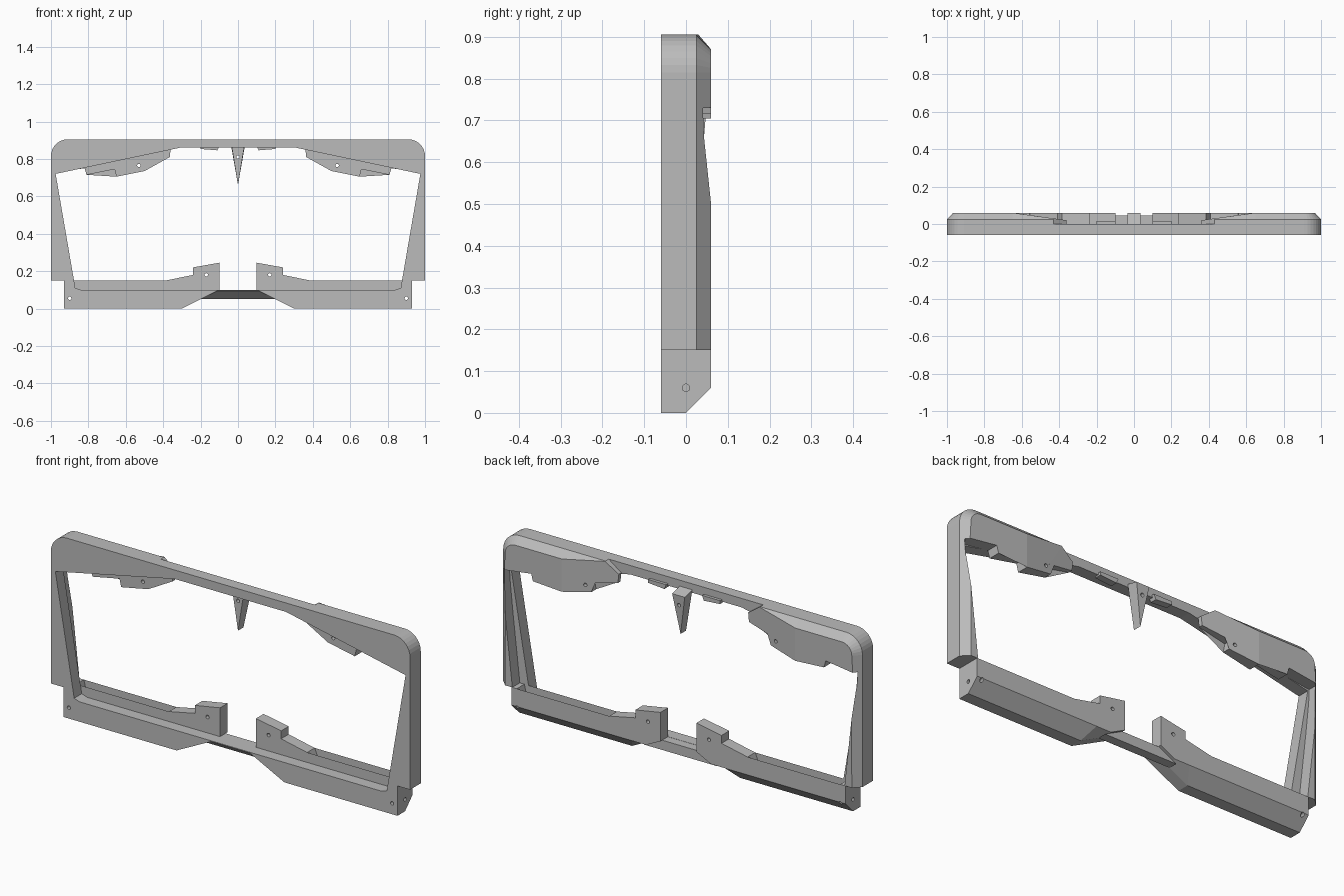
import bpy, bmesh, math
from mathutils import Matrix, Vector

if "Cube" in bpy.data.objects:
    bpy.data.objects.remove(bpy.data.objects["Cube"])

grey = bpy.data.materials.new("plain grey")
grey.use_nodes = True
COLOUR = (0.5, 0.5, 0.5, 1)
grey.diffuse_color = COLOUR
grey.node_tree.nodes["Principled BSDF"].inputs["Base Color"].default_value = COLOUR

FRONT, MID, BACK, CHAMFER = -0.06, 0.0, 0.06, 0.035


def finish(bm, name, mirrored=False):
    bmesh.ops.recalc_face_normals(bm, faces=bm.faces)
    mesh = bpy.data.meshes.new(name)
    bm.to_mesh(mesh)
    bm.free()
    mesh.materials.append(grey)
    ob = bpy.data.objects.new(name, mesh)
    bpy.context.collection.objects.link(ob)
    if mirrored:
        ob.modifiers.new("mirror", 'MIRROR').use_mirror_merge = False
    return ob


def loft(name, layers, mirrored=False):
    """Solid through matching loops of (x, y, z) points."""
    bm = bmesh.new()
    loops = [[bm.verts.new(p) for p in layer] for layer in layers]
    n = len(loops[0])
    for a, b in zip(loops, loops[1:]):
        for i in range(n):
            j = (i + 1) % n
            bm.faces.new((a[i], a[j], b[j], b[i]))
    caps = [bm.faces.new(loops[0]), bm.faces.new(loops[-1])]
    bmesh.ops.triangulate(bm, faces=caps)
    return finish(bm, name, mirrored)


def at(y, outline):
    return [(x, y, z) for x, z in outline]


def both(half):
    return half + [(-x, z) for x, z in reversed(half)]


def corner(inset):
    """Rounded upper corner, walked from the top to the side."""
    r = 0.09 - inset
    return [(0.91 + r * math.sin(a), 0.815 + r * math.cos(a))
            for a in (math.pi / 2 * i / 8 for i in range(9))]


# Front frame: outer outline with one large opening
outer = both(corner(0) + [(1, 0.15), (0.93, 0.15), (0.93, 0), (0.3, 0), (0.11, 0.095)])
inner = both([(0.31, 0.86), (0.975, 0.72), (0.87, 0.11), (0.84, 0.1)])
bm = bmesh.new()
edges = []
for loop in (outer, inner):
    vs = [bm.verts.new((x, FRONT, z)) for x, z in loop]
    edges += [bm.edges.new((vs[i - 1], vs[i])) for i in range(len(vs))]
bmesh.ops.triangle_fill(bm, edges=edges, use_beauty=True)
extruded = bmesh.ops.extrude_face_region(bm, geom=bm.faces[:])
bmesh.ops.translate(bm, vec=(0, MID - FRONT, 0),
                    verts=[v for v in extruded["geom"] if isinstance(v, bmesh.types.BMVert)])
frame = finish(bm, "front_frame")

# Upper wings with stepped lower edge, swelling backwards from the middle
steps = [(0.97, 0.73), (0.82, 0.75), (0.81, 0.715), (0.66, 0.745), (0.65, 0.705),
         (0.5, 0.735), (0.51, 0.78), (0.365, 0.81), (0.36, 0.855)]


def swell(x):
    return min(BACK, max(0.02, 0.02 + (x - 0.36) * 0.14))


def wing_loop(inset):
    return [(0.43, 0.905), (0.65, 0.905 - inset)] + corner(inset) + [(1 - inset, 0.73)] + steps


wing_back = [(x, swell(x), z) for x, z in wing_loop(CHAMFER)]
wing_mid = [(x, min(0.025, swell(x) - 0.003), z) for x, z in wing_loop(0)]
wing = loft("upper_wing", [at(MID, wing_loop(0)), wing_mid, wing_back], True)

# Side posts, chamfered to the back and thinning towards the top
post_in = [(0.984, 0.74), (0.98, 0.66), (0.964, 0.5), (0.925, 0.15)]
post = [(1, 0.15), (1, 0.5), (1, 0.66), (1, 0.74)] + post_in
post_back = [(0.965, BACK, 0.15), (0.965, BACK, 0.5), (0.982, 0.043, 0.66), (0.985, 0.04, 0.74),
             (0.984, 0.04, 0.74), (0.98, 0.043, 0.66), (0.964, BACK, 0.5), (0.925, BACK, 0.15)]
loft("side_post", [at(MID, post), at(0.025, post), post_back], True)

# Lower rail with stepped blocks, chamfered underneath
rail_top = [(0.93, 0.15), (0.9, 0.15), (0.89, 0.11), (0.85, 0.115), (0.8, 0.09),
            (0.72, 0.1), (0.71, 0.112), (0.63, 0.092), (0.56, 0.1), (0.555, 0.113),
            (0.41, 0.09), (0.385, 0.15), (0.24, 0.18), (0.24, 0.22), (0.1, 0.245)]
rail = [(0.1, 0.1), (0.18, 0.06), (0.3, 0), (0.93, 0)] + rail_top
rail_back = [(x, max(z, 0.06)) for x, z in rail]
rail_back[2] = (0.26, 0.06)
lower = loft("lower_rail", [at(MID, rail), at(BACK, rail_back)], True)

# Thin bridge joining the lower rails
bridge = [(FRONT, 0.099), (MID, 0.05), (0.045, 0.05), (0.045, 0.099)]
loft("lower_bridge", [[(s * (0.1 + 2 * (0.1 - z)), y, z) for y, z in bridge] for s in (-1, 1)])

# Pointed centre fin and small ribs beside it
fin = loft("centre_fin", [at(MID, [(-0.035, 0.875), (0.035, 0.875), (0, 0.66)]),
                          [(-0.035, BACK, 0.86), (0.035, BACK, 0.86), (0, 0.043, 0.66)]])
rib = [(0.1, 0.87), (0.2, 0.87), (0.2, 0.853), (0.11, 0.846)]
loft("upper_rib", [at(-0.02, rib), at(0.015, rib)], True)

# Screw holes
def hole(name, spots, radius=0.009):
    bm = bmesh.new()
    for centre, axis, depth in spots:
        turn = Vector((0, 0, 1)).rotation_difference(Vector(axis)).to_matrix().to_4x4()
        bmesh.ops.create_cone(bm, cap_ends=True, segments=16, radius1=radius, radius2=radius,
                              depth=depth, matrix=Matrix.Translation(centre) @ turn)
    ob = finish(bm, name)
    ob.hide_render = True
    ob.hide_set(True)
    return ob


Y, X = (0, 1, 0), (1, 0, 0)
cutter = hole("hole_cutter", [((s * x, 0, z), Y, 0.3) for s in (-1, 1)
                              for x, z in ((0.9, 0.055), (0.17, 0.18), (0.53, 0.765))]
              + [((0, 0, 0.81), Y, 0.3)]
              + [((s * 0.935, 0, 0.06), X, 0.04) for s in (-1, 1)])
for ob in (frame, wing, lower, fin):
    cut = ob.modifiers.new("holes", 'BOOLEAN')
    cut.operation = 'DIFFERENCE'
    cut.solver = 'EXACT'
    cut.object = cutter
